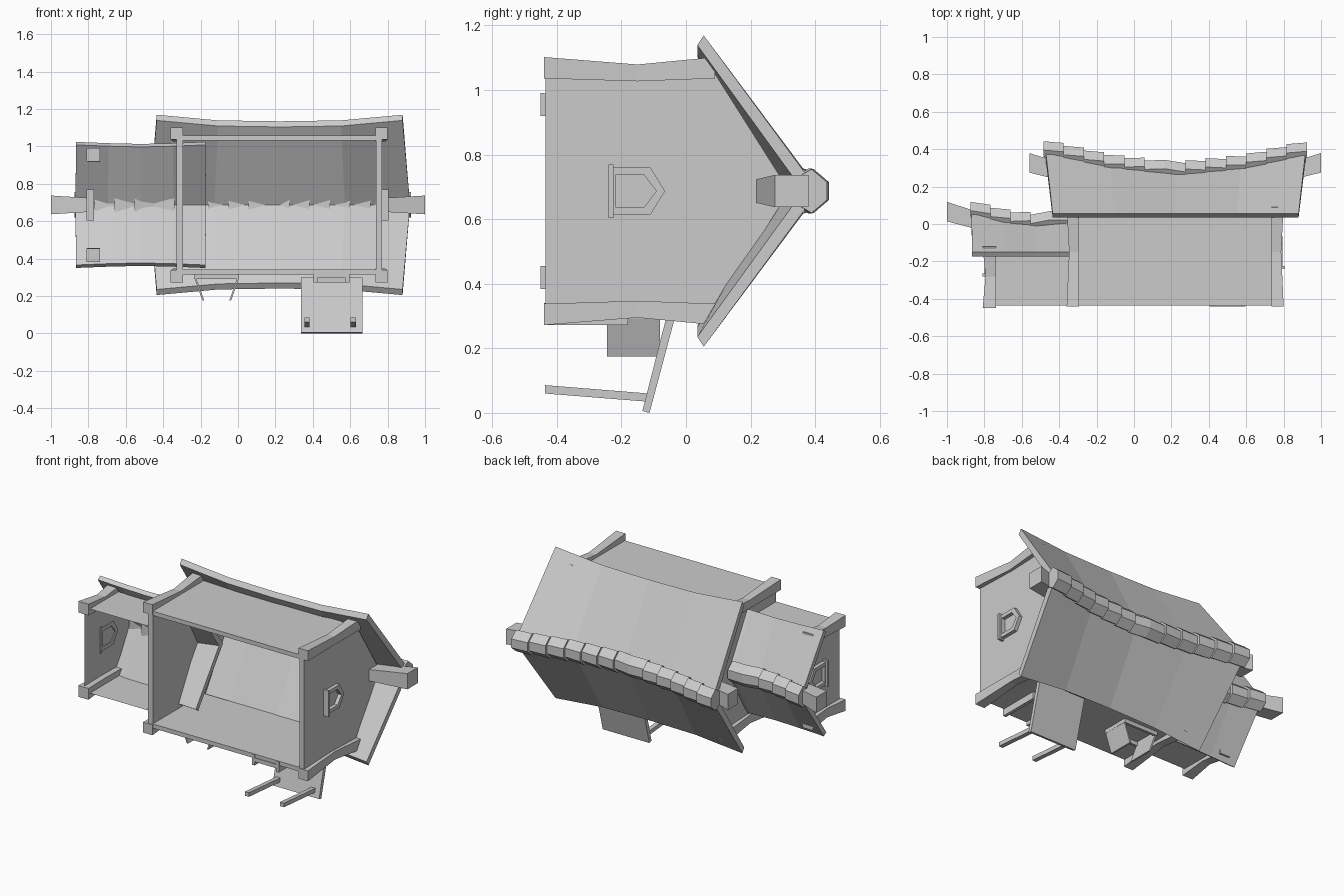
import bpy, bmesh
from math import sin, pi

if "Cube" in bpy.data.objects:
    bpy.data.objects.remove(bpy.data.objects["Cube"])

C = 0.687  # z of the symmetry plane through the ridge


def mesh(name, verts, faces, solid=True):
    bm = bmesh.new()
    vs = [bm.verts.new(v) for v in verts]
    for f in faces:
        bm.faces.new([vs[i] for i in f])
    if solid:
        bmesh.ops.recalc_face_normals(bm, faces=bm.faces)
    me = bpy.data.meshes.new(name)
    bm.to_mesh(me)
    bm.free()
    ob = bpy.data.objects.new(name, me)
    bpy.context.collection.objects.link(ob)
    return ob


def loft(name, rings, caps=True):
    n = len(rings[0])
    verts = [v for r in rings for v in r]
    faces = [(k * n + i, k * n + (i + 1) % n, (k + 1) * n + (i + 1) % n, (k + 1) * n + i)
             for k in range(len(rings) - 1) for i in range(n)]
    if caps:
        faces += [tuple(range(n)), tuple(range(len(verts) - n, len(verts)))]
    return mesh(name, verts, faces)


def prism(name, outline, x0, x1):
    """Extrude a (y, z) outline along x."""
    return loft(name, [[(x, y, z) for y, z in outline] for x in (x0, x1)])


def box(name, x0, x1, y0, y1, z0, z1):
    return prism(name, [(y0, z0), (y1, z0), (y1, z1), (y0, z1)], x0, x1)


def post(name, levels):
    """Square timber running up the building (y); levels: y, cx, cz, half."""
    loft(name, [[(cx + a * h, y, cz + b * h) for a, b in ((-1, -1), (1, -1), (1, 1), (-1, 1))]
                for y, cx, cz, h in levels])


def lerp(pts, x):
    for (xa, ya), (xb, yb) in zip(pts, pts[1:]):
        if x <= xb:
            break
    return ya + (yb - ya) * (x - xa) / (xb - xa)


def roof(name, x0, x1, flare, eave_y, halves, ridge, drop, inset, thick):
    """Sagging chevron slab along x."""
    rings, n = [], len(ridge) - 1
    for i, (h, r) in enumerate(zip(halves, ridge)):
        t = i / n
        xe = x0 + (x1 - x0) * t
        xr = xe + flare * (2 * t - 1)
        rings.append([(xe, eave_y, C - h), (xr, r, C), (xe, eave_y, C + h),
                      (xe, eave_y - drop, C + h - inset), (xr, r - thick, C),
                      (xe, eave_y - drop, C - h + inset)])
    loft(name, rings)


def ridge_tiles(name, x0, x1, n, line, mid):
    """Overlapping ridge caps following the sag."""
    arch = [(-0.045, -0.06), (-0.068, -0.022), (-0.028, 0.025),
            (0.028, 0.025), (0.068, -0.022), (0.045, -0.06)]
    w = (x1 - x0) / n
    for i in range(n):
        a, b = x0 + i * w, x0 + (i + 1) * w
        la, lb = (0.0, 0.016) if (a + b) / 2 < mid else (0.016, 0.0)
        loft(name, [[(x, lerp(line, x) + lift + y, C + z * (1 + 2 * lift)) for z, y in arch]
                    for x, lift in ((a, la), (b, lb))])


def beam(name, xa, ya, xb, yb):
    """Ridge beam end that widens and rises outwards."""
    loft(name, [[(x, y - hy, C - hz), (x, y + hy, C - hz), (x, y + hy, C + hz), (x, y - hy, C + hz)]
                for x, y, hy, hz in ((xa, ya, 0.045, 0.036), (xb, yb, 0.052, 0.05))])


def gable_window(x, s, base):
    """Pointed window frame with a sill; s is the outward direction."""
    out = [(0.015, -0.073), (0.13, -0.073), (0.175, 0), (0.13, 0.073), (0.015, 0.073)]
    inn = [(0.022, -0.05), (0.11, -0.05), (0.148, 0), (0.11, 0.05), (0.022, 0.05)]
    o = [[(xx, base + y, C + z) for y, z in p] for xx, p in
         ((x - s * 0.01, out), (x + s * 0.018, out), (x + s * 0.018, inn), (x - s * 0.01, inn))]
    loft("gable_window_frame", o + [o[0]], False)
    box("gable_window_sill", x - s * 0.01, x + s * 0.03, base, base + 0.015, C - 0.083, C + 0.083)


# Main hall: long walls and gable walls, open at the base
for s in (-1, 1):
    box("main_long_wall", -0.327, 0.77, -0.435, 0.075, C + s * 0.345, C + s * 0.372)
    gable = [(-0.435, C - 0.371), (0.085, C - 0.371), (0.32, C), (0.085, C + 0.371), (-0.435, C + 0.371)]
    cx = 0.221 + s * 0.549
    prism("main_gable_wall", gable, cx, cx - s * 0.033)
    for e in (-1, 1):
        px = 0.22 + e * 0.547
        post("main_corner_post", [(-0.44, px, C + s * 0.382, 0.033),
                                  (-0.15, px - e * 0.006, C + s * 0.366, 0.026),
                                  (0.09, px, C + s * 0.382, 0.033)])

# Main roof and ridge
ridge = [0.415, 0.335, 0.295, 0.33, 0.41]
roof("main_roof", -0.435, 0.88, 0.04, 0.055, [0.482, 0.452, 0.447, 0.452, 0.482],
     ridge, 0.02, 0.03, 0.047)
line = [(-0.475 + 0.349 * i, r) for i, r in enumerate(ridge)]
ridge_tiles("main_ridge_tile", -0.485, 0.925, 13, line, 0.22)
beam("main_ridge_beam_end", 0.765, 0.262, 1.0, 0.327)
beam("main_ridge_beam_end", -0.325, 0.262, -0.56, 0.327)

# Annex: thin walls, posts and roof
for s in (-1, 1):
    z = C + s * 0.268
    mesh("annex_long_wall", [(-0.77, -0.435, z), (-0.33, -0.435, z), (-0.33, -0.13, z), (-0.77, -0.13, z)],
         [(0, 1, 2, 3)])
    post("annex_corner_post", [(-0.45, -0.773, z, 0.036), (-0.28, -0.766, z - s * 0.01, 0.028),
                               (-0.12, -0.773, z, 0.036)])
mesh("annex_gable_wall", [(-0.775, y, C + z) for y, z in
     ((-0.435, -0.268), (-0.13, -0.268), (0.035, 0), (-0.13, 0.268), (-0.435, 0.268))],
     [(0, 1, 2, 3, 4)])
ridge = [0.092, 0.04, 0.02, 0.04, 0.092]
roof("annex_roof", -0.865, -0.175, 0.005, -0.15, [0.337, 0.33, 0.326, 0.33, 0.337],
     ridge, 0.025, 0.016, 0.04)
line = [(-0.87 + 0.175 * i, r) for i, r in enumerate(ridge)]
ridge_tiles("annex_ridge_tile", -0.875, -0.34, 5, line, -0.5)
beam("annex_ridge_beam_end", -0.775, 0.0, -1.0, 0.066)

# Pointed gable windows
gable_window(0.775, 1, -0.24)
gable_window(-0.78, -1, -0.28)

# Side window with open shutters
for xa, xb in ((-0.228, -0.185), (0.0, -0.042)):
    loft("shutter", [[(x - 0.005, -0.245, z), (x + 0.005, -0.245, z), (x + 0.005, -0.08, z), (x - 0.005, -0.08, z)]
                     for x, z in ((xa, 0.295), (xb, 0.175))])
for y in (-0.25, -0.09):
    box("side_window_rail", -0.235, 0.005, y, y + 0.015, 0.29, 0.34)
for x in (-0.235, -0.008):
    box("side_window_jamb", x, x + 0.013, -0.245, -0.08, 0.292, 0.34)

# Door frame
for x in (0.405, 0.575):
    box("door_jamb", x, x + 0.02, -0.44, -0.18, 0.272, 0.34)
box("door_lintel", 0.405, 0.595, -0.2, -0.18, 0.272, 0.34)
box("door", 0.425, 0.575, -0.44, -0.2, 0.295, 0.32)

# Porch canopy and its props
prism("porch_canopy", [(-0.06, 0.3), (-0.135, 0.006), (-0.113, 0.0), (-0.033, 0.3)], 0.337, 0.665)
for x in (0.355, 0.602):
    prism("porch_prop", [(-0.437, 0.06), (-0.437, 0.086), (-0.115, 0.06), (-0.122, 0.035)], x, x + 0.028)
